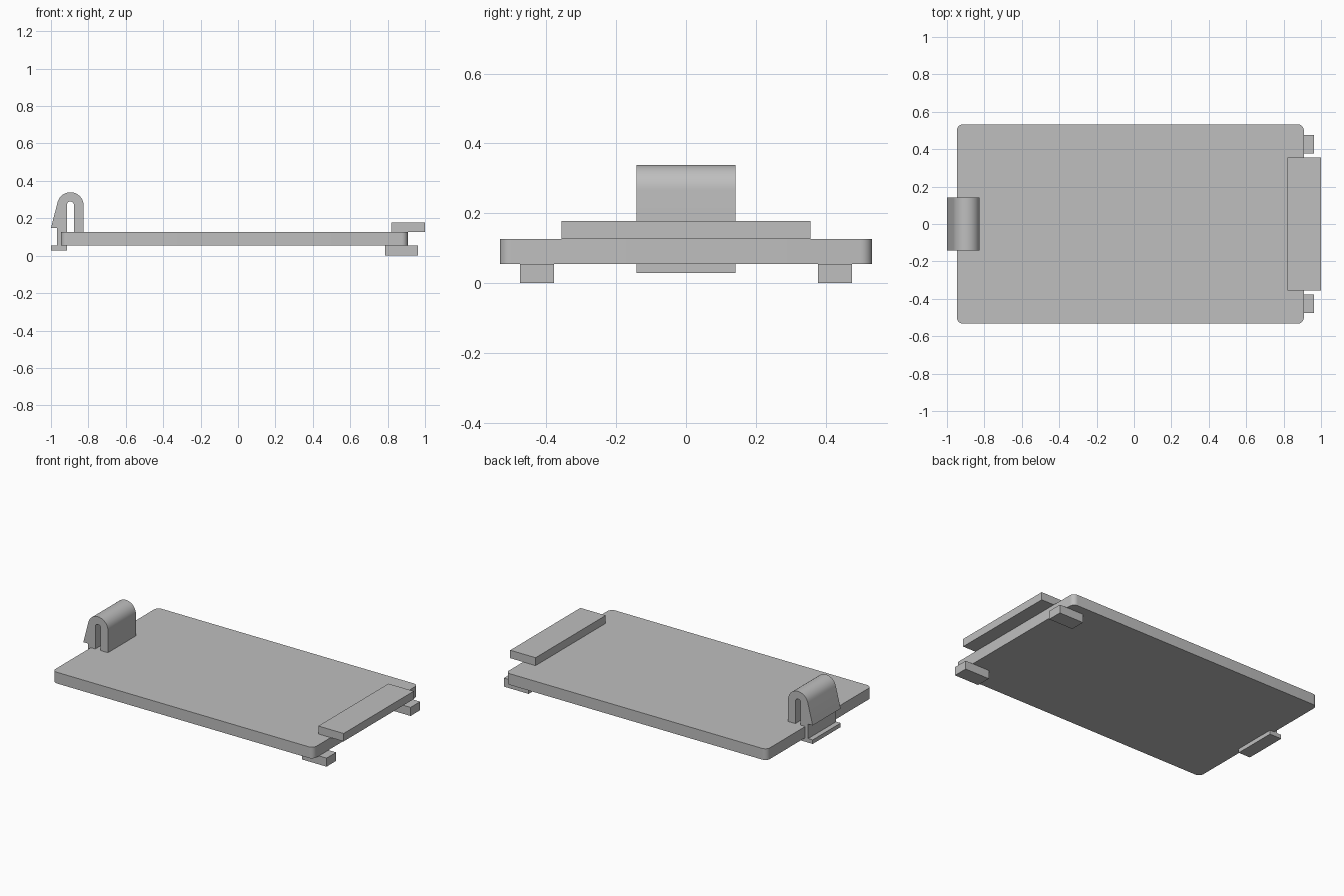
import bpy
import bmesh
from math import cos, sin, radians
from mathutils import Matrix

cube = bpy.data.objects.get("Cube")
if cube:
    bpy.data.objects.remove(cube, do_unlink=True)

grey = bpy.data.materials.new("plain grey")
grey.use_nodes = True
colour = (0.52, 0.52, 0.52, 1)
grey.diffuse_color = colour
grey.node_tree.nodes["Principled BSDF"].inputs["Base Color"].default_value = colour


def arc(cx, cy, r, start, end, steps):
    angles = [radians(start + (end - start) * i / steps) for i in range(steps + 1)]
    return [(cx + r * cos(a), cy + r * sin(a)) for a in angles]


def extrude(name, outline, low, high, axis="z"):
    """Solid from a 2D outline, extruded along z or y."""
    bm = bmesh.new()
    place = (lambda u, v: (u, v, low)) if axis == "z" else (lambda u, v: (u, low, v))
    face = bm.faces.new([bm.verts.new(place(u, v)) for u, v in outline])
    moved = bmesh.ops.extrude_face_region(bm, geom=[face])["geom"]
    step = (0, 0, high - low) if axis == "z" else (0, high - low, 0)
    bmesh.ops.translate(bm, vec=step, verts=[g for g in moved if isinstance(g, bmesh.types.BMVert)])
    bmesh.ops.recalc_face_normals(bm, faces=bm.faces)
    mesh = bpy.data.meshes.new(name)
    bm.to_mesh(mesh)
    bm.free()
    mesh.shade_smooth()
    mesh.set_sharp_from_angle(angle=radians(30))
    mesh.materials.append(grey)
    obj = bpy.data.objects.new(name, mesh)
    bpy.context.collection.objects.link(obj)
    return obj


def box(name, x0, x1, y0, y1, z0, z1):
    return extrude(name, [(x0, y0), (x1, y0), (x1, y1), (x0, y1)], z0, z1)


# Cover plate with rounded corners
left, right, half, r = -0.947, 0.908, 0.533, 0.033
bottom, top = 0.055, 0.127
corners = [(right - r, half - r), (left + r, half - r),
           (left + r, r - half), (right - r, r - half)]
outline = []
for i, (cx, cy) in enumerate(corners):
    outline += arc(cx, cy, r, 90 * i, 90 * i + 90, 8)
extrude("cover_plate", outline, bottom, top)

# Wide tab on top, two small tabs underneath
box("upper_tab", 0.82, 1.0, -0.356, 0.356, top, 0.178)
for side, inner, outer in (("left", 0.378, 0.475), ("right", -0.475, -0.378)):
    box("lower_tab_" + side, 0.786, 0.962, inner, outer, 0, bottom)

# Spring clip: arched top, slot inside, catch and foot on the outer leg
arch = arc(-0.896, 0.268, 0.071, 0, 166, 20)
slot = arc(-0.896, 0.271, 0.019, 180, 0, 12)
clip = [(-0.825, top)] + arch
clip += [(-1.0, 0.148), (-0.968, 0.148), (-0.968, bottom), (-1.0, bottom),
         (-1.0, 0.029), (-0.915, 0.029)]
clip += slot + [(-0.877, top)]
extrude("spring_clip", clip, -0.142, 0.142, axis="y")
